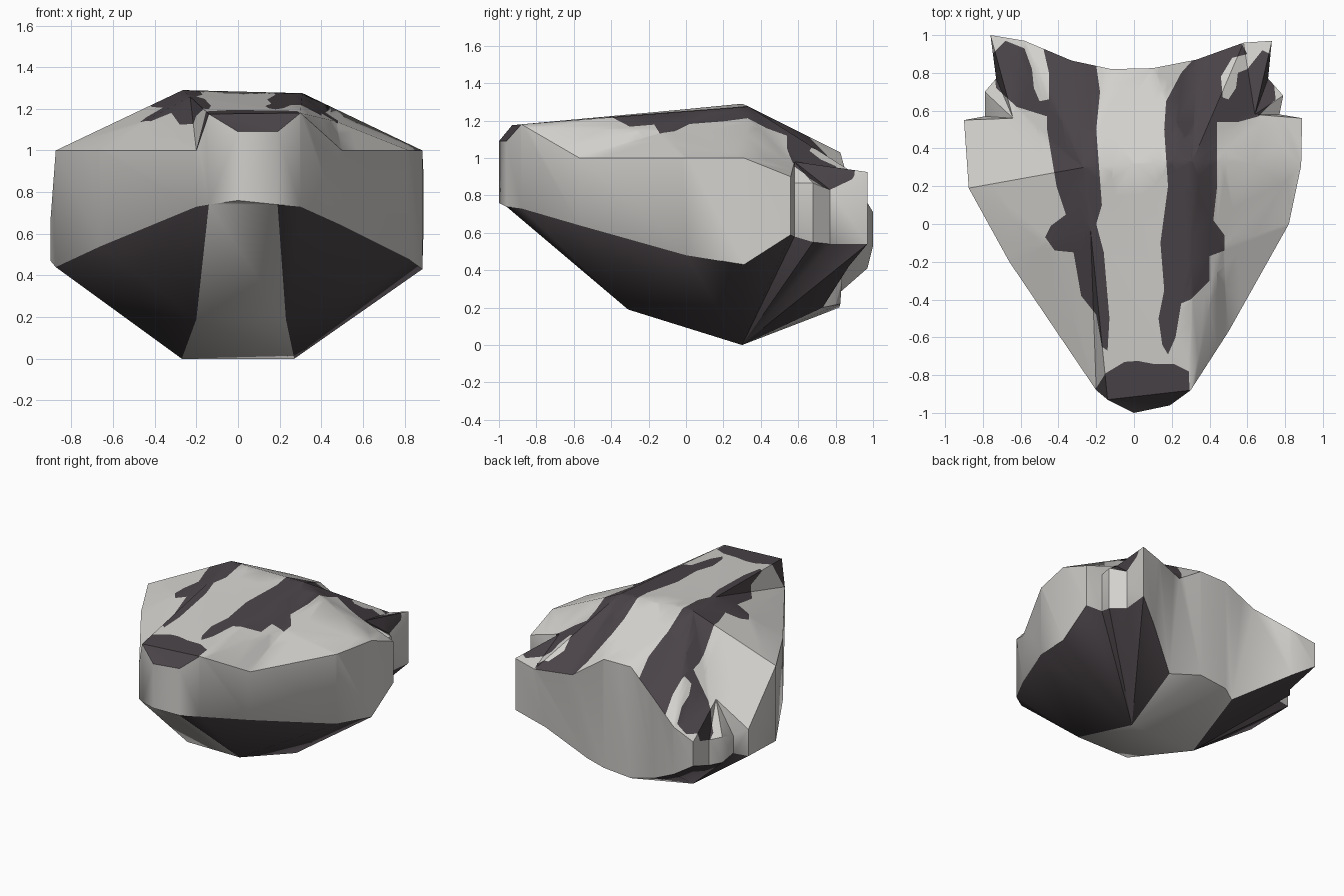
import bpy, bmesh
from mathutils import Vector

if "Cube" in bpy.data.objects:
    bpy.data.objects.remove(bpy.data.objects["Cube"])

# Head outline seen from above: x, y, upper rim height, lower rim height
OUTLINE = [
    (0, -1, 1.09, .76), (.19, -.96, 1.09, .74), (.30, -.88, 1.18, .73),
    (.50, -.57, 1.0, .64), (.82, 0, 1.0, .48), (.885, .31, 1.0, .43),
    (.89, .56, .90, .59), (.77, .58, .865, .58), (.79, .68, .865, .55),
    (.71, .77, .83, .54), (.73, .97, .925, .54), (.58, .96, .88, .42),
    (.33, .87, .87, .20), (.10, .825, 1.03, .22), (-.12, .82, 1.03, .20),
    (-.33, .865, .88, .20), (-.58, .97, .76, .41), (-.76, 1, .71, .53),
    (-.73, .77, .63, .44), (-.79, .70, .64, .45), (-.79, .57, .60, .47),
    (-.90, .55, .67, .47), (-.875, .19, 1.0, .44), (-.66, -.20, 1.0, .54),
    (-.20, -.88, 1.0, .73), (-.14, -.93, 1.175, .74)]
# Lower rim points that tuck in under the back of the head
TUCKED = {11: (.55, .87), 12: (.30, .73), 15: (-.25, .73)}

# Dark markings on the upper surface, as outlines seen from above
LEFT_STRIPE = [
    (-.14, -.67), (-.17, -.65), (-.20, -.48), (-.28, -.38), (-.32, -.15),
    (-.42, -.14), (-.47, -.07), (-.44, -.01), (-.36, .05), (-.41, .20),
    (-.46, .50), (-.46, .57), (-.62, .62), (-.73, .72), (-.75, .90),
    (-.68, .97), (-.58, .93), (-.54, .82), (-.53, .72), (-.50, .65),
    (-.45, .66), (-.45, .80), (-.48, .93), (-.33, .88), (-.20, .84),
    (-.18, .70), (-.20, .50), (-.17, .10), (-.20, 0), (-.16, -.15), (-.13, -.50)]
RIGHT_STRIPE = [
    (.18, -.69), (.15, -.64), (.13, -.50), (.16, -.35), (.14, -.10),
    (.18, .20), (.16, .50), (.17, .65), (.25, .80), (.34, .90), (.56, .97),
    (.60, .90), (.52, .88), (.46, .78), (.47, .67), (.50, .66), (.54, .72),
    (.55, .80), (.60, .82), (.68, .92), (.72, .90), (.74, .75), (.75, .66),
    (.66, .57), (.55, .54), (.44, .54), (.44, .20), (.42, .02), (.48, -.06),
    (.48, -.14), (.40, -.17), (.40, -.30), (.30, -.40), (.25, -.42), (.22, -.60)]
NOSE = [(-.22, -.90), (-.15, -.79), (-.05, -.73), (.02, -.725), (.10, -.74),
        (.21, -.74), (.29, -.78), (.30, -1.02), (-.22, -1.02)]
MARKINGS = [LEFT_STRIPE, RIGHT_STRIPE, NOSE]
LIGHT, DARK = 0, 1


def material(name, rgb):
    m = bpy.data.materials.new(name)
    m.diffuse_color = (*rgb, 1)
    m.use_nodes = True
    m.node_tree.nodes["Principled BSDF"].inputs["Base Color"].default_value = m.diffuse_color
    return m


def inside(p, poly):
    hit = False
    for a, b in zip(poly, poly[1:] + poly[:1]):
        if (a[1] > p.y) != (b[1] > p.y):
            if p.x < a[0] + (p.y - a[1]) * (b[0] - a[0]) / (b[1] - a[1]):
                hit = not hit
    return hit


bm = bmesh.new()
top = [bm.verts.new((x, y, zt)) for x, y, zt, zb in OUTLINE]
low = [bm.verts.new((*TUCKED.get(i, (p[0], p[1])), p[3])) for i, p in enumerate(OUTLINE)]
n = len(OUTLINE)


def face(verts, mat=LIGHT):
    f = bm.faces.new(verts)
    f.material_index = mat
    return f


def fan(hub, rim, first, last, mat=LIGHT):
    return [face((hub, rim[i], rim[i + 1]), mat) for i in range(first, last)]


# Side wall following the outline
for i in range(n):
    j = (i + 1) % n
    face((low[i], low[j], top[j], top[i]))

# Underside: light chin strip with dark cheeks
chin_l, chin_r = bm.verts.new((-.20, -.31, .19)), bm.verts.new((.23, -.31, .19))
jaw_l, jaw_r = bm.verts.new((-.27, .30, 0)), bm.verts.new((.27, .30, 0))
under = [face((low[25], low[0], low[1], chin_r, chin_l)),
         face((chin_l, chin_r, jaw_r, jaw_l)),
         face((jaw_l, jaw_r, *low[12:16])),
         face((chin_r, low[4], jaw_r), DARK),
         face((jaw_l, low[22], chin_l), DARK)]
fan(chin_r, low, 1, 4, DARK)
fan(jaw_r, low, 4, 12, DARK)
fan(jaw_l, low, 15, 22, DARK)
fan(chin_l, low, 22, 25, DARK)

# Upper surface: flat brow strip, flanks sloping through cheek and ear-base points
brow_l, brow_r = bm.verts.new((-.265, .30, 1.29)), bm.verts.new((.31, .335, 1.275))
cheek_l, cheek_r = bm.verts.new((-.45, -.10, 1.14)), bm.verts.new((.47, -.12, 1.14))
ear_l, ear_r = bm.verts.new((-.64, .56, .83)), bm.verts.new((.64, .58, .98))
ridge_l = bm.verts.new((-.23, -.03, 1.258))
strip = [face((top[25], top[0], top[1], top[2])),
         face((top[25], top[2], brow_r, brow_l, ridge_l)),
         face((brow_l, brow_r, top[13], top[14]))]
fan(cheek_r, top, 2, 5)
fan(ear_r, top, 5, 11)
fan(brow_r, top, 11, 13)
fan(brow_l, top, 14, 16)
fan(ear_l, top, 16, 22)
fan(cheek_l, top, 22, 24)
for vs in [(top[2], cheek_r, brow_r), (cheek_r, top[5], brow_r), (brow_r, top[5], ear_r),
           (ear_r, top[11], brow_r), (brow_l, top[16], ear_l), (ear_l, top[22], brow_l),
           (brow_l, top[22], cheek_l), (brow_l, cheek_l, ridge_l),
           (ridge_l, cheek_l, top[24]), (ridge_l, top[24], top[25])]:
    face(vs)
bmesh.ops.recalc_face_normals(bm, faces=bm.faces[:])
bmesh.ops.triangulate(bm, faces=strip)
bmesh.ops.triangulate(bm, faces=under)

# Cut the upper surface along every marking edge, then colour what lies inside
tag = bm.faces.layers.int.new("upper")
hubs = {brow_l, brow_r, cheek_l, cheek_r, ear_l, ear_r, ridge_l}
snout = {top[25], top[0], top[1], top[2]}
for f in bm.faces:
    f[tag] = int(bool(hubs & set(f.verts)) or set(f.verts) <= snout)
for poly in MARKINGS:
    lo = (min(p[0] for p in poly), min(p[1] for p in poly))
    hi = (max(p[0] for p in poly), max(p[1] for p in poly))
    for a, b in zip(poly, poly[1:] + poly[:1]):
        # only faces overlapping the marking need cutting
        faces = [f for f in bm.faces if f[tag]
                 and max(v.co.x for v in f.verts) > lo[0] and min(v.co.x for v in f.verts) < hi[0]
                 and max(v.co.y for v in f.verts) > lo[1] and min(v.co.y for v in f.verts) < hi[1]]
        geom = set(faces)
        for f in faces:
            geom.update(f.edges)
            geom.update(f.verts)
        bmesh.ops.bisect_plane(bm, geom=list(geom), dist=1e-4,
                               plane_co=(a[0], a[1], 0),
                               plane_no=Vector((b[1] - a[1], a[0] - b[0], 0)).normalized())
for f in bm.faces:
    if f[tag]:
        c = f.calc_center_median()
        f.material_index = DARK if any(inside(c, p) for p in MARKINGS) else LIGHT
bm.faces.layers.int.remove(tag)

mesh = bpy.data.meshes.new("animal_head")
bm.to_mesh(mesh)
bm.free()
mesh.materials.append(material("pale grey fur", (.65, .635, .61)))
mesh.materials.append(material("charcoal fur", (.068, .057, .064)))
head = bpy.data.objects.new("animal_head", mesh)
bpy.context.collection.objects.link(head)
bpy.context.view_layer.objects.active = head
head.select_set(True)
bpy.ops.object.shade_smooth_by_angle(angle=0.75)
